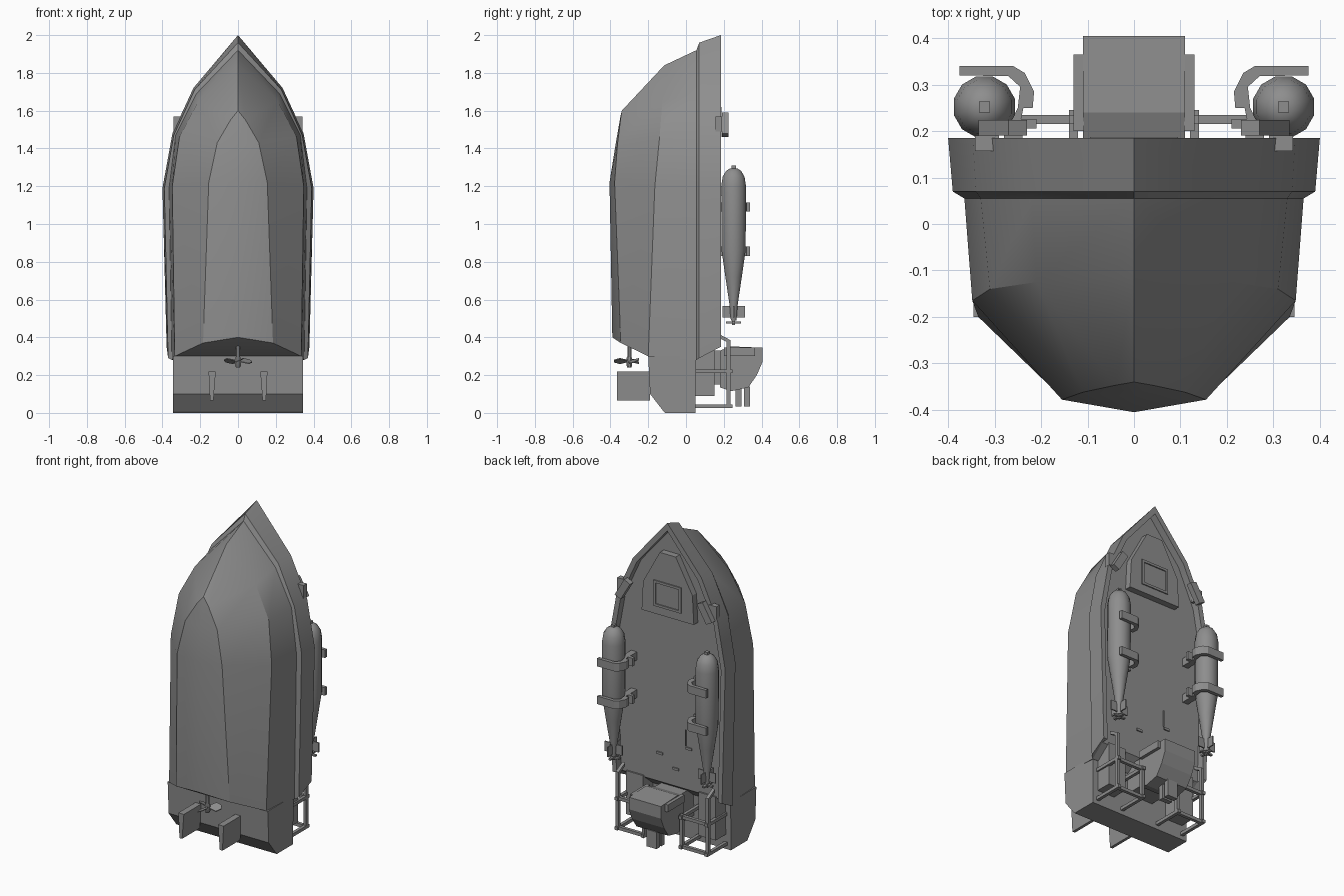
import bpy, bmesh, math
from mathutils import Vector

if "Cube" in bpy.data.objects:
    bpy.data.objects.remove(bpy.data.objects["Cube"])

grey = bpy.data.materials.new("hull_grey")
grey.diffuse_color = (0.27, 0.27, 0.27, 1)
grey.use_nodes = True
grey.node_tree.nodes["Principled BSDF"].inputs["Base Color"].default_value = grey.diffuse_color


def finish(name, bm, smooth=0):
    bmesh.ops.remove_doubles(bm, verts=bm.verts, dist=0.0005)
    bmesh.ops.recalc_face_normals(bm, faces=bm.faces)
    me = bpy.data.meshes.new(name)
    bm.to_mesh(me)
    bm.free()
    me.materials.append(grey)
    ob = bpy.data.objects.new(name, me)
    bpy.context.collection.objects.link(ob)
    if smooth:
        bpy.ops.object.select_all(action='DESELECT')
        ob.select_set(True)
        bpy.context.view_layer.objects.active = ob
        bpy.ops.object.shade_smooth_by_angle(angle=math.radians(smooth))
    return ob


def add_prism(bm, pts, vec):
    """Extrude a closed polygon of 3D points along vec."""
    a = [bm.verts.new(p) for p in pts]
    b = [bm.verts.new(Vector(p) + Vector(vec)) for p in pts]
    bm.faces.new(a)
    bm.faces.new(b[::-1])
    n = len(a)
    for i in range(n):
        bm.faces.new((a[i], b[i], b[(i + 1) % n], a[(i + 1) % n]))


def add_box(bm, x0, x1, y0, y1, z0, z1):
    add_prism(bm, [(x0, y0, z0), (x1, y0, z0), (x1, y1, z0), (x0, y1, z0)], (0, 0, z1 - z0))


def prism(name, pts, vec):
    bm = bmesh.new()
    add_prism(bm, pts, vec)
    return finish(name, bm)


def box(name, *b):
    bm = bmesh.new()
    add_box(bm, *b)
    return finish(name, bm)


def lathe(name, cx, cy, profile, n=12):
    bm = bmesh.new()
    rings = [[bm.verts.new((cx + r * math.cos(2 * math.pi * (i + .5) / n),
                            cy + r * math.sin(2 * math.pi * (i + .5) / n), z))
              for i in range(n)] for r, z in profile]
    for a, b in zip(rings, rings[1:]):
        for i in range(n):
            bm.faces.new((a[i], a[(i + 1) % n], b[(i + 1) % n], b[i]))
    bm.faces.new(rings[0])
    bm.faces.new(rings[-1])
    return finish(name, bm, 40)


def mirrored(name, build):
    """Build one side at +x and its mirror at -x."""
    for label, s in (("right", 1), ("left", -1)):
        bm = bmesh.new()
        build(bm)
        for v in bm.verts:
            v.co.x *= s
        finish(name + "_" + label, bm)


# Hull stations from stern to bow: keel, lower chine, upper chine,
# rub rail low, rub rail high, bulwark top, bulwark inner top, deck edge
stations = [
    [(0, -.39, .4), (.185, -.345, .37), (.335, -.2, .3), (.35, .055, .28),
     (.37, .07, .29), (.378, .185, .35), (.35, .185, .35), (.35, .14, .35)],
    [(0, -.405, 1.22), (.155, -.378, 1.22), (.348, -.165, 1.2), (.365, .055, 1.19),
     (.39, .07, 1.19), (.4, .185, 1.19), (.37, .185, 1.18), (.37, .14, 1.18)],
    [(0, -.373, 1.42), (.11, -.362, 1.43), (.31, -.14, 1.46), (.33, .055, 1.47),
     (.34, .07, 1.47), (.347, .185, 1.48), (.318, .185, 1.465), (.318, .14, 1.465)],
    [(0, -.347, 1.57), (.04, -.347, 1.55), (.21, -.125, 1.65), (.22, .055, 1.69),
     (.23, .07, 1.71), (.236, .185, 1.72), (.21, .185, 1.70), (.21, .14, 1.70)],
    [(0, -.34, 1.6), (0, -.34, 1.6), (0, -.115, 1.84), (0, .055, 1.92),
     (0, .07, 1.96), (0, .185, 2.0), (0, .185, 1.95), (0, .14, 1.95)],
]
bm = bmesh.new()
sides = [[[bm.verts.new((s * x, y, z)) for x, y, z in st] for st in stations] for s in (1, -1)]
for side in sides:
    for a, b in zip(side, side[1:]):
        for i in range(7):
            bm.faces.new((a[i], a[i + 1], b[i + 1], b[i]))
    bm.faces.new(side[0][3:8])
R, L = sides
for a, b, c, d in zip(R, R[1:], L[1:], L):
    bm.faces.new((a[7], b[7], c[7], d[7]))
for i, j in ((0, 1), (1, 2), (2, 3), (3, 7)):
    bm.faces.new((R[0][i], R[0][j], L[0][j], L[0][i]))
finish("hull", bm, 25)

# Stern platform
prism("stern_platform", [(-.345, y, z) for y, z in
      ((-.2, .3), (-.19, .1), (-.12, .01), (-.11, 0), (.05, 0), (.053, .3))], (.69, 0, 0))
mirrored("stern_locker", lambda bm: add_box(bm, .19, .31, .05, .15, .09, .36))

# Foredeck hatch with raised window frame
prism("foredeck_hatch", [(x, .13, z) for x, z in
      ((-.18, 1.41), (.18, 1.41), (.17, 1.59), (.055, 1.8), (-.055, 1.8), (-.17, 1.59))], (0, .05, 0))
bm = bmesh.new()
for b in ((-.095, .095, 1.46, 1.475), (-.095, .095, 1.605, 1.62),
          (-.095, -.08, 1.475, 1.605), (.08, .095, 1.475, 1.605)):
    add_box(bm, b[0], b[1], .178, .187, b[2], b[3])
finish("hatch_frame", bm)


# Mooring cleats on the bulwark
def cleat(bm):
    add_box(bm, .29, .342, .157, .19, 1.49, 1.57)
    add_prism(bm, [(.295, .19, 1.46), (.335, .19, 1.48), (.27, .19, 1.59), (.23, .19, 1.57)], (0, .034, 0))


mirrored("cleat", cleat)

# Torpedoes with fins, screws and holding clamps
TX, TY = .322, .252
body = [(.015, .49), (.018, .52), (.022, .57), (.045, .72), (.066, .86),
        (.068, 1.2), (.06, 1.25), (.042, 1.28), (.02, 1.295)]
for label, s in (("right", 1), ("left", -1)):
    lathe("torpedo_" + label, s * TX, TY, body)


def fins(bm):
    for c, d in ((1, 0), (0, 1)):
        w, h = (.06, .004) if c else (.004, .06)
        add_box(bm, TX - w, TX + w, TY - h, TY + h, .505, .565)
    add_box(bm, TX - .04, TX + .04, TY - .008, TY + .008, .474, .484)
    add_box(bm, TX - .008, TX + .008, TY - .04, TY + .04, .474, .484)
    add_box(bm, TX - .008, TX + .008, TY - .008, TY + .008, .465, .5)
    add_box(bm, TX - .012, TX + .012, TY - .012, TY + .012, 1.28, 1.31)


mirrored("torpedo_fittings", fins)


def clamps(bm):
    for z in (.83, 1.065):
        add_prism(bm, [(x, y, z) for x, y in
                  ((.245, .215), (.238, .25), (.218, .25), (.215, .285), (.235, .325), (.26, .34),
                   (.375, .34), (.375, .32), (.27, .318), (.245, .295), (.25, .25), (.268, .215))][::-1],
                  (0, 0, .05))
        add_box(bm, .21, .295, .205, .226, z, z + .05)
        add_box(bm, .24, .28, .135, .206, z, z + .05)


mirrored("torpedo_clamp", clamps)


# Stern guard rails
def rails(bm):
    t = .01
    for z in (.035, .22):
        add_box(bm, .125, .32, .215, .235, z - t, z + t)
        for x in (.13, .31):
            add_box(bm, x - t, x + t, .05, .245, z - t, z + t)
    for x, top in ((.31, .38), (.13, .235)):
        add_box(bm, x - t, x + t, .215, .235, .025, top)
    add_prism(bm, [(.3, .235, .365), (.3, .235, .385), (.3, .17, .42), (.3, .17, .4)], (.02, 0, 0))


mirrored("guard_rail", rails)

# Stern engine: mount, cowling, side plates and exhausts
box("engine_mount", -.09, .09, .05, .2, .15, .33)
prism("engine_cowling", [(-.11, y, z) for y, z in
      ((.18, .33), (.24, .352), (.405, .345), (.405, .27), (.375, .2), (.33, .135), (.24, .115), (.18, .135))],
      (.22, 0, 0))
mirrored("engine_side_plate", lambda bm: add_box(bm, .108, .13, .2, .365, .3, .345))
bm = bmesh.new()
for y in (.262, .308):
    add_box(bm, -.035, .035, y, y + .032, .035, .14)
finish("engine_exhausts", bm)


# Rudders
def rudder(bm):
    add_prism(bm, [(.118, -.365, .22), (.156, -.365, .22), (.148, -.365, .065), (.13, -.365, .065)], (0, .175, 0))


mirrored("rudder", rudder)

# Main propeller: shaft and three pitched blades
lathe("propeller_shaft", 0, -.3, [(.012, .24), (.016, .25), (.016, .29), (.011, .3), (.011, .4)], 8)
bm = bmesh.new()
for k in range(3):
    a = 2 * math.pi * k / 3 + math.pi / 6
    u, w = Vector((math.cos(a), math.sin(a), 0)), Vector((-math.sin(a), math.cos(a), .45))
    c = Vector((0, -.3, .272))
    add_prism(bm, [c + u * r + w * t for r, t in
              ((.01, -.01), (.05, -.03), (.08, -.012), (.08, .012), (.05, .03), (.01, .01))], (0, 0, .005))
finish("propeller_blades", bm)

# Small deck fittings
bm = bmesh.new()
for x, z in ((-.05, .45), (.06, .52), (-.14, .6)):
    add_box(bm, x, x + .04, .138, .147, z, z + .015)
add_box(bm, -.1, -.095, .138, .147, .62, .72)
finish("deck_fittings", bm)
